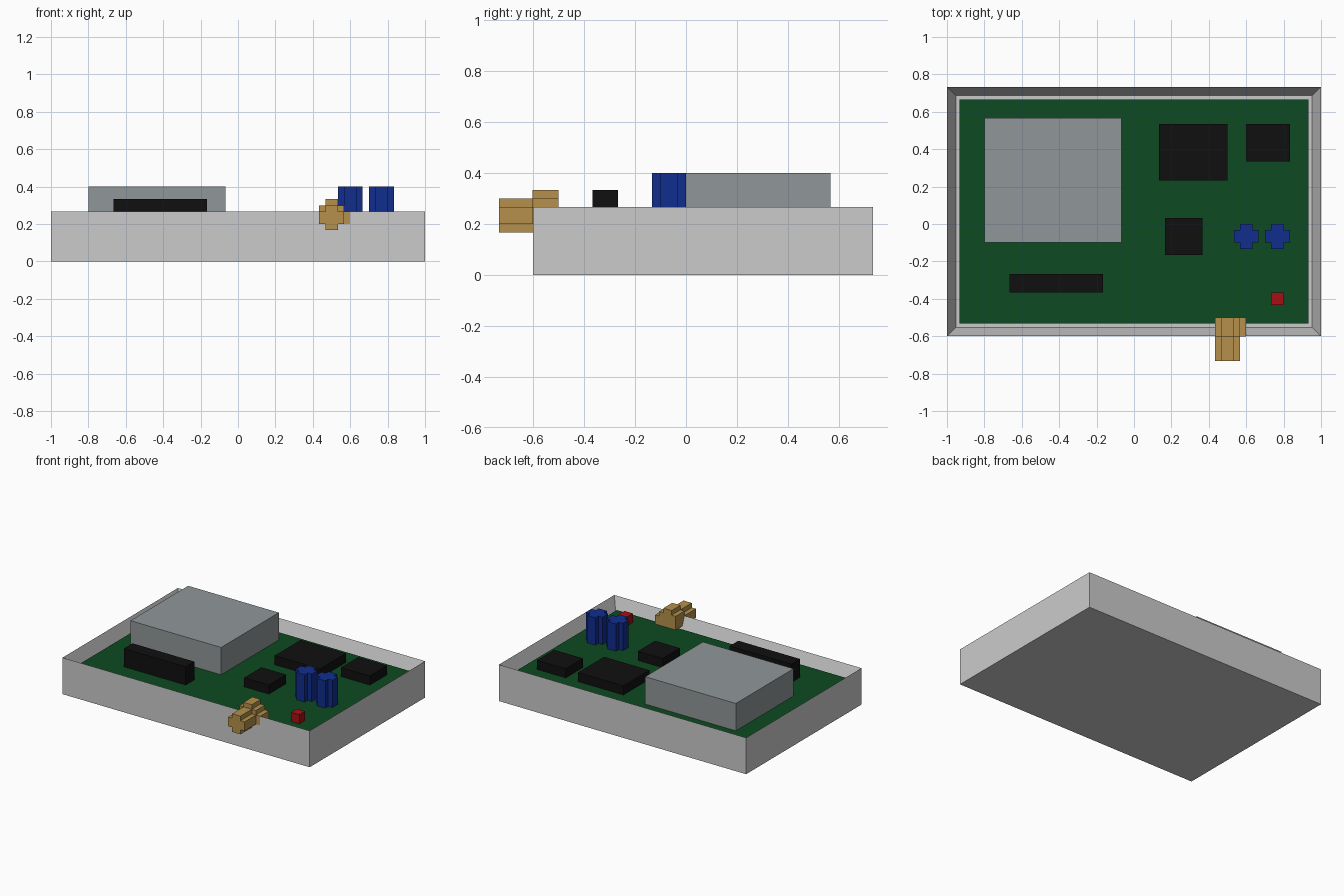
import bpy
import bmesh

UNIT = 1 / 30  # every part sits on a regular grid of this step

cube = bpy.data.objects.get("Cube")
if cube:
    bpy.data.objects.remove(cube, do_unlink=True)


def material(name, r, g, b):
    mat = bpy.data.materials.new(name)
    mat.use_nodes = True
    mat.diffuse_color = (r, g, b, 1)
    mat.node_tree.nodes["Principled BSDF"].inputs["Base Color"].default_value = (r, g, b, 1)
    return mat


case_grey = material("case_grey", 0.6, 0.6, 0.6)
board_green = material("board_green", 0.004, 0.07, 0.016)
chip_black = material("chip_black", 0.005, 0.005, 0.005)
shield_grey = material("shield_grey", 0.28, 0.31, 0.32)
capacitor_blue = material("capacitor_blue", 0.005, 0.027, 0.27)
led_red = material("led_red", 0.38, 0.005, 0.007)
brass = material("brass", 0.46, 0.28, 0.07)


def prism(name, mat, outline, low, high, axis="z"):
    """Extrude an outline along z (outline in x, y) or y (outline in x, z)."""
    bm = bmesh.new()

    def place(a, b, h):
        p = (a, b, h) if axis == "z" else (a, h, b)
        return [c * UNIT for c in p]

    base = bm.faces.new([bm.verts.new(place(a, b, low)) for a, b in outline])
    extruded = bmesh.ops.extrude_face_region(bm, geom=[base], use_keep_orig=True)
    moved = [g for g in extruded["geom"] if isinstance(g, bmesh.types.BMVert)]
    shift = (high - low) * UNIT
    bmesh.ops.translate(bm, verts=moved, vec=(0, 0, shift) if axis == "z" else (0, shift, 0))
    bmesh.ops.recalc_face_normals(bm, faces=bm.faces)
    return finish(name, mat, bm)


def finish(name, mat, bm):
    mesh = bpy.data.meshes.new(name)
    bm.to_mesh(mesh)
    bm.free()
    mesh.materials.append(mat)
    obj = bpy.data.objects.new(name, mesh)
    bpy.context.collection.objects.link(obj)
    return obj


def rectangle(x0, x1, y0, y1):
    return [(x0, y0), (x1, y0), (x1, y1), (x0, y1)]


def plus(cx, cy):
    """Stepped round section, four steps wide."""
    corner = [(2, -1), (2, 1), (1, 1)]
    points = []
    for _ in range(4):
        points += [(cx + a, cy + b) for a, b in corner]
        corner = [(-b, a) for a, b in corner]
    return points


# Open case: block with its top inset to a rim and pushed down
bm = bmesh.new()
bmesh.ops.create_cube(bm, size=1)
for v in bm.verts:
    v.co.x *= 60 * UNIT
    v.co.y = (v.co.y * 40 + 2) * UNIT
    v.co.z = (v.co.z + 0.5) * 8 * UNIT
top = max(bm.faces, key=lambda f: f.calc_center_median().z)
bmesh.ops.inset_region(bm, faces=[top], thickness=2 * UNIT)
for v in top.verts:
    v.co.z = 4 * UNIT
finish("case", case_grey, bm)

# Circuit board
prism("circuit_board", board_green, rectangle(-27.98, 27.98, -15.98, 19.98), 4.02, 6)

# Rectangular components standing on the board
blocks = [
    ("shield_can", shield_grey, (-24, -2, -3, 17), 12),
    ("main_chip", chip_black, (4, 15, 7, 16), 8),
    ("memory_chip", chip_black, (18, 25, 10, 16), 8),
    ("small_chip", chip_black, (5, 11, -5, 1), 8),
    ("pin_header", chip_black, (-20, -5, -11, -8), 10),
    ("indicator_light", led_red, (22, 24, -13, -11), 8),
]
for name, mat, area, height in blocks:
    prism(name, mat, rectangle(*area), 5.9, height)

# Pair of capacitors
for name, x in (("inner_capacitor", 18), ("outer_capacitor", 23)):
    prism(name, capacitor_blue, plus(x, -2), 5.9, 12)

# Antenna socket: stepped collar through the front wall, then the barrel
collar = [(13, 6), (14, 6), (14, 5), (16, 5), (16, 6), (18, 6), (18, 8),
          (17, 8), (17, 9), (16, 9), (16, 10), (14, 10), (14, 9), (13, 9)]
prism("antenna_collar", brass, collar, -18.06, -15, "y")
prism("antenna_barrel", brass, plus(15, 7), -22, -18, "y")
